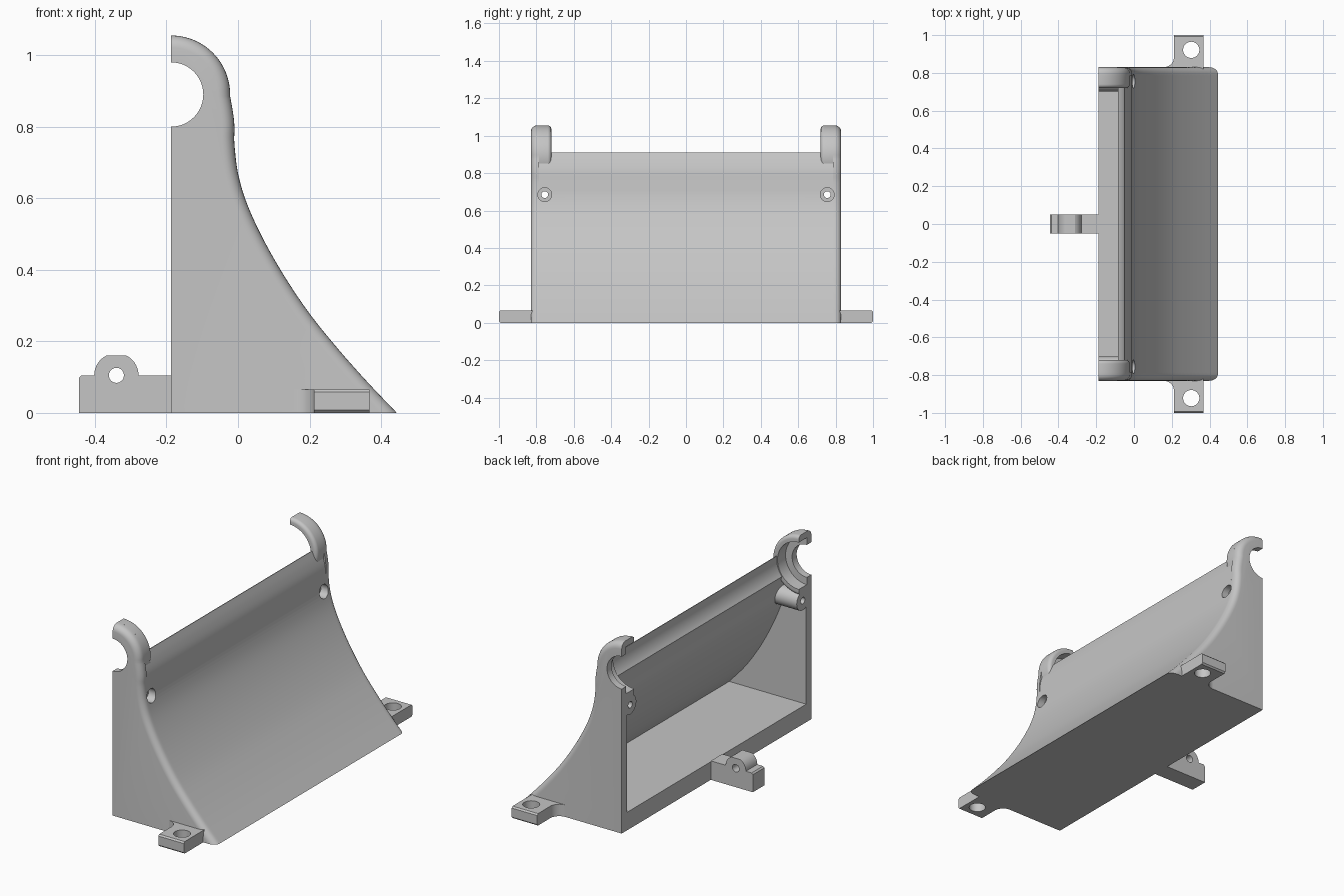
import bpy
import bmesh
from math import sin, cos, radians
from mathutils import Vector

if "Cube" in bpy.data.objects:
    bpy.data.objects.remove(bpy.data.objects["Cube"], do_unlink=True)

BACK = -0.187            # open rear plane
AXIS_Z = 0.89            # height of the roller axis
HOOK = 0.165             # outer radius of the hooks
WALL, SIDE = 0.785, 0.83  # inner and outer face of the end plates

grey = bpy.data.materials.new("plain grey")
grey.use_nodes = True
grey.diffuse_color = (0.56, 0.56, 0.56, 1)
grey.node_tree.nodes["Principled BSDF"].inputs["Base Color"].default_value = grey.diffuse_color


def spline(points, steps=5):
    """Smooth curve through the points."""
    p = [Vector(q) for q in points]
    p = [2 * p[0] - p[1]] + p + [2 * p[-1] - p[-2]]
    out = []
    for a, b, c, d in zip(p, p[1:], p[2:], p[3:]):
        for i in range(steps):
            t = i / steps
            out.append(0.5 * (2 * b + (c - a) * t + (2 * a - 5 * b + 4 * c - d) * t * t
                              + (3 * b - a - 3 * c + d) * t ** 3))
    return [tuple(v) for v in out] + [tuple(points[-1])]


def arc(cx, cy, r, start, end, n=20):
    return [(cx + r * cos(radians(start + (end - start) * i / n)),
             cy + r * sin(radians(start + (end - start) * i / n))) for i in range(n + 1)]


def finish(name, bm):
    bmesh.ops.recalc_face_normals(bm, faces=bm.faces)
    mesh = bpy.data.meshes.new(name)
    bm.to_mesh(mesh)
    bm.free()
    mesh.materials.append(grey)
    obj = bpy.data.objects.new(name, mesh)
    bpy.context.collection.objects.link(obj)
    return obj


def loft(name, rings, axis="y"):
    """Solid through rings of equal point count, each given as (position, outline)."""
    bm = bmesh.new()
    place = (lambda u, v, w: (u, w, v)) if axis == "y" else (lambda u, v, w: (u, v, w))
    loops = [[bm.verts.new(place(u, v, w)) for u, v in pts] for w, pts in rings]
    bm.faces.new(loops[0])
    bm.faces.new(loops[-1])
    for low, high in zip(loops, loops[1:]):
        for i in range(len(low)):
            bm.faces.new((low[i - 1], low[i], high[i], high[i - 1]))
    return finish(name, bm)


def fillet_steps(radius, n=6):
    """Pairs of (depth below the face, inset) around a quarter round."""
    return [(radius * (1 - sin(radians(90 * i / n))),
             radius * (1 - cos(radians(90 * i / n)))) for i in range(n + 1)]


def cylinder(name, r, start, end):
    start, end = Vector(start), Vector(end)
    bm = bmesh.new()
    bmesh.ops.create_cone(bm, cap_ends=True, segments=48, radius1=r, radius2=r,
                          depth=(end - start).length)
    bm.transform((end - start).to_track_quat("Z", "Y").to_matrix().to_4x4())
    bmesh.ops.translate(bm, vec=(start + end) / 2, verts=bm.verts)
    return finish(name, bm)


def cut(obj, *holes):
    """Subtract round holes given as (radius, start, end)."""
    for hole in holes:
        cutter = cylinder("cutter", *hole)
        mod = obj.modifiers.new("hole", "BOOLEAN")
        mod.operation, mod.solver, mod.object = "DIFFERENCE", "EXACT", cutter
        bpy.context.view_layer.objects.active = obj
        bpy.ops.object.modifier_apply(modifier=mod.name)
        bpy.data.objects.remove(cutter, do_unlink=True)


# Shared curves: swept face, then the two different upper ends
sweep = [(0.444, 0), (0.363, 0.085), (0.283, 0.175), (0.202, 0.275), (0.131, 0.38),
         (0.071, 0.485), (0.025, 0.585), (0, 0.67), (-0.01, 0.75)]
panel_front = spline(sweep + [(-0.016, 0.81), (-0.03, 0.86), (-0.05, 0.91)])
plate_front = spline(sweep + [(-0.01, 0.8), (-0.014, 0.84), (-0.022, 0.885)])
panel_back = spline([(-0.08, 0.795), (-0.06, 0.72), (-0.046, 0.65), (-0.014, 0.56),
                     (0.042, 0.44), (0.104, 0.33), (0.187, 0.21), (0.285, 0.1)])
trough = arc(BACK, AXIS_Z, 0.135, 8.5, -40, 12)


def plate_outline(inset):
    """End plate profile with its outer curve moved inwards."""
    front = []
    for i, (x, z) in enumerate(plate_front):
        a, b = plate_front[max(i - 1, 0)], plate_front[min(i + 1, len(plate_front) - 1)]
        run, rise = b[0] - a[0], b[1] - a[1]
        front.append((x - inset * (run * run + rise * rise) ** 0.5 / rise, z))
    return front + arc(BACK, AXIS_Z, HOOK - inset, 3, 90) + [(BACK, 0)]


def screw_holes(s):
    y, z = s * 0.755, 0.685
    return ((0.018, (-0.3, y, z), (0.2, y, z)), (0.037, (-0.045, y, z), (0.2, y, z)))


def roller_bores(s):
    return ((0.09, (BACK, s * 0.6, AXIS_Z), (BACK, s * 0.9, AXIS_Z)),
            (0.13, (BACK, s * 0.6, AXIS_Z), (BACK, s * 0.79, AXIS_Z)))


# Curved panel with trough and thick floor
shell = loft("curved_panel_and_floor",
             [(y, panel_front + trough + panel_back + [(BACK, 0.1), (BACK, 0)])
              for y in (-WALL, WALL)])
cut(shell, *screw_holes(1), *screw_holes(-1))
parts = [shell]

for side, s in (("back", 1), ("front", -1)):
    # End plate with a hooked top, filleted along its outer curve
    plate = loft(side + "_end_plate", [(s * WALL, plate_outline(0))] + [
        (s * (SIDE - depth), plate_outline(inset)) for depth, inset in fillet_steps(0.034)])
    cut(plate, *roller_bores(s), *screw_holes(s))

    # Collar thickening the hook towards the middle, with a rounded inner rim
    collar = loft(side + "_roller_collar", [(s * WALL, arc(BACK, AXIS_Z, HOOK, -90, 90, 40))] + [
        (s * (0.72 + depth), arc(BACK, AXIS_Z, HOOK - inset, -90, 90, 40))
        for depth, inset in fillet_steps(0.02)])
    cut(collar, *roller_bores(s))

    # Screw boss behind the panel
    boss = cylinder(side + "_screw_boss", 0.053, (BACK, s * 0.755, 0.685), (-0.03, s * 0.755, 0.685))
    cut(boss, *screw_holes(s))

    # Mounting ear with a filleted root and a softened tip
    root = [(x, s * y) for x, y in arc(0.157, 0.885, 0.055, -90, 0, 8)]
    ear = loft(side + "_mounting_ear",
               [(z, [(0.368, s * 0.79), (0.157, s * 0.79)] + root + [(0.212, s * tip), (0.368, s * tip)])
                for z, tip in ((0, 0.992), (0.008, 1), (0.058, 1), (0.066, 0.992))], axis="z")
    cut(ear, (0.043, (0.303, s * 0.922, -0.1), (0.303, s * 0.922, 0.2)))
    parts += [plate, collar, boss, ear]

# Rear hinge tab with a flattened round knuckle
knuckle = [(x, min(z, 0.16)) for x, z in arc(-0.34, 0.105, 0.062, 0, 180)]
tab_outline = [(-0.445, 0), (BACK, 0), (BACK, 0.105)] + knuckle + [(-0.437, 0.105), (-0.445, 0.097)]
tab = loft("rear_hinge_tab", [(y, tab_outline) for y in (-0.05, 0.05)])
cut(tab, (0.021, (-0.34, -0.2, 0.105), (-0.34, 0.2, 0.105)))
parts.append(tab)

# Smooth curves, sharp corners
for obj in parts:
    bpy.ops.object.select_all(action="DESELECT")
    obj.select_set(True)
    bpy.context.view_layer.objects.active = obj
    bpy.ops.object.shade_smooth_by_angle(angle=radians(30))
